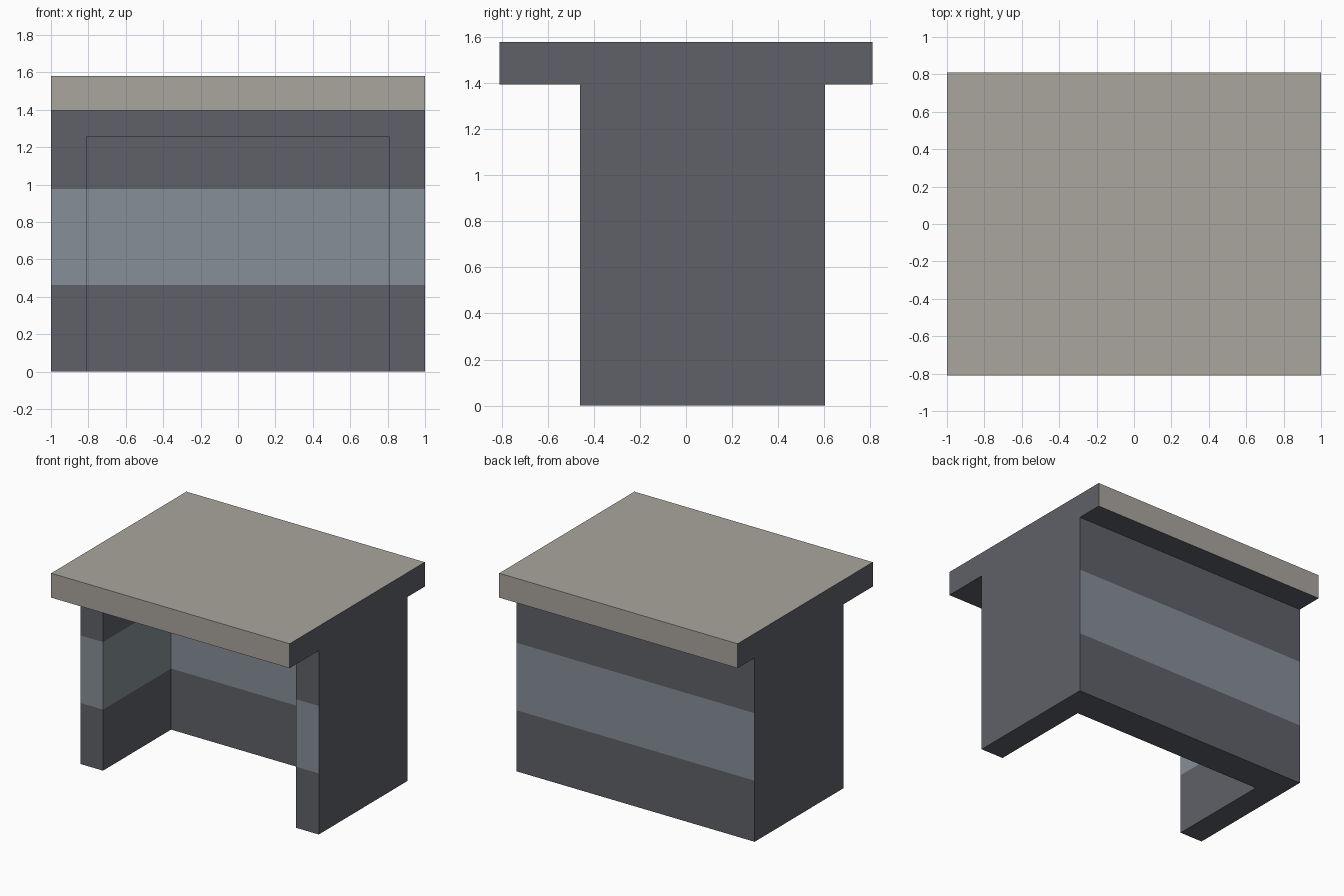
import bpy, bmesh
from mathutils import Vector

if "Cube" in bpy.data.objects:
    bpy.data.objects.remove(bpy.data.objects["Cube"])


def material(name, rgb):
    m = bpy.data.materials.new(name)
    lin = [((c / 255 + 0.055) / 1.055) ** 2.4 for c in rgb]
    m.diffuse_color = (*lin, 1)
    m.use_nodes = True
    m.node_tree.nodes["Principled BSDF"].inputs["Base Color"].default_value = m.diffuse_color
    return m


def prism(name, profile, half_width):
    """Extrude a (y, z) profile along x, symmetric about x = 0."""
    bm = bmesh.new()
    face = bm.faces.new([bm.verts.new((-half_width, y, z)) for y, z in profile])
    ext = bmesh.ops.extrude_face_region(bm, geom=[face])
    verts = [g for g in ext["geom"] if isinstance(g, bmesh.types.BMVert)]
    bmesh.ops.translate(bm, verts=verts, vec=(2 * half_width, 0, 0))
    bmesh.ops.recalc_face_normals(bm, faces=bm.faces)
    mesh = bpy.data.meshes.new(name)
    bm.to_mesh(mesh)
    bm.free()
    obj = bpy.data.objects.new(name, mesh)
    bpy.context.collection.objects.link(obj)
    return obj


SLAB, TOP = 1.395, 1.58            # underside and top of the table slab
FRONT, BACK, INNER = -0.46, 0.605, 0.355
BAND = (0.463, 0.975)              # painted stripe heights

# T-shaped body: base with overhanging top
desk = prism("desk", [(FRONT, 0), (BACK, 0), (BACK, SLAB), (0.81, SLAB),
                      (0.81, TOP), (-0.81, TOP), (-0.81, SLAB), (FRONT, SLAB)], 1.0)

# Knee opening, cut from the front and through the bottom
cutter = prism("opening_cutter", [(-0.7, -0.2), (INNER, -0.2),
                                  (INNER, 1.255), (-0.7, 1.255)], 0.81)
cutter.hide_render = True
mod = desk.modifiers.new("opening", "BOOLEAN")
mod.operation, mod.solver, mod.object = "DIFFERENCE", "EXACT", cutter
bpy.context.view_layer.objects.active = desk
desk.select_set(True)
bpy.ops.object.modifier_apply(modifier=mod.name)
bpy.data.objects.remove(cutter)

desk.data.materials.clear()
for m in (material("dark grey", (94, 97, 104)),
          material("blue grey stripe", (134, 143, 151)),
          material("warm grey top", (170, 166, 159))):
    desk.data.materials.append(m)

# Stripe edges, then colours by height and direction
bm = bmesh.new()
bm.from_mesh(desk.data)
for z in BAND:
    bmesh.ops.bisect_plane(bm, geom=bm.verts[:] + bm.edges[:] + bm.faces[:],
                           plane_co=(0, 0, z), plane_no=Vector((0, 0, 1)))
bm.normal_update()
for f in bm.faces:
    c, n = f.calc_center_median(), f.normal
    f.material_index = 0
    if n.z > 0.5 or (abs(n.y) > 0.5 and c.z > SLAB):
        f.material_index = 2
    elif abs(n.z) < 0.5 and abs(c.x) < 0.99 and BAND[0] < c.z < BAND[1]:
        f.material_index = 1
bm.to_mesh(desk.data)
bm.free()
